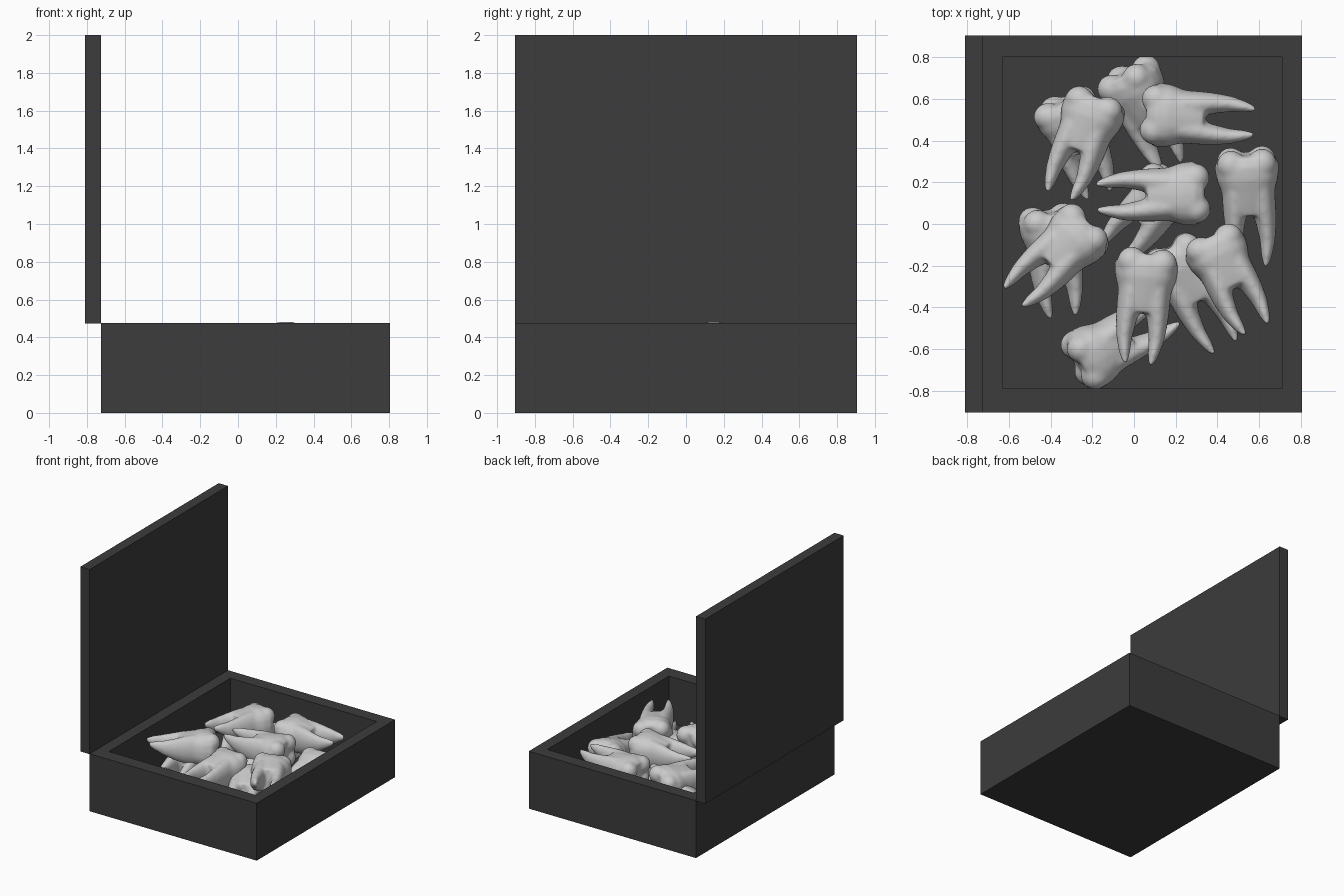
import bpy, bmesh, math
from mathutils import Vector, Matrix

if "Cube" in bpy.data.objects:
    bpy.data.objects.remove(bpy.data.objects["Cube"])

dark = bpy.data.materials.new("dark_case")
dark.diffuse_color = (0.045, 0.045, 0.045, 1)
dark.use_nodes = True
dark.node_tree.nodes["Principled BSDF"].inputs["Base Color"].default_value = dark.diffuse_color


def make_object(name, bm, mat=None):
    bmesh.ops.recalc_face_normals(bm, faces=bm.faces)
    me = bpy.data.meshes.new(name)
    bm.to_mesh(me)
    bm.free()
    ob = bpy.data.objects.new(name, me)
    bpy.context.collection.objects.link(ob)
    if mat:
        me.materials.append(mat)
    return ob


def box(name, lo, hi):
    lo, hi = Vector(lo), Vector(hi)
    bm = bmesh.new()
    bmesh.ops.create_cube(bm, size=1, matrix=Matrix.Translation((lo + hi) / 2) @ Matrix.Diagonal((*(hi - lo), 1)))
    return bm


# Open tray: rim inset and pushed down to the inner floor
bm = box("tray", (-0.725, -0.905, 0), (0.805, 0.905, 0.475))
bm.normal_update()
top = max(bm.faces, key=lambda f: f.calc_center_median().z)
bmesh.ops.inset_region(bm, faces=[top], thickness=0.1)
for v in top.verts:
    v.co.x = -0.63 if v.co.x < 0 else 0.71
    v.co.y = -0.79 if v.co.y < 0 else 0.80
floor = bmesh.ops.extrude_discrete_faces(bm, faces=[top])["faces"][0]
for v in floor.verts:
    v.co.z = 0.09
make_object("tray", bm, dark)

# Upright lid
make_object("lid", box("lid", (-0.81, -0.905, 0.472), (-0.725, 0.905, 2.0)), dark)


# Tooth master: crown loft, cusps and two roots, fused by remesh
def loft(bm, sections, n=20, power=0.8):
    rings = []
    for x, y, z, hw, hd in sections:
        ring = []
        for i in range(n):
            c, s = math.cos(2 * math.pi * i / n), math.sin(2 * math.pi * i / n)
            ring.append(bm.verts.new((x, y + hw * math.copysign(abs(c) ** power, c),
                                      z + hd * math.copysign(abs(s) ** power, s))))
        rings.append(ring)
    for a, b in zip(rings, rings[1:]):
        for i in range(n):
            j = (i + 1) % n
            bm.faces.new((a[i], a[j], b[j], b[i]))
    bm.faces.new(rings[0])
    bm.faces.new(rings[-1])


bm = bmesh.new()
loft(bm, [(0.035, 0, 0, 0.125, 0.11), (0.08, 0, 0, 0.155, 0.135), (0.14, 0, 0, 0.15, 0.135),
          (0.20, 0, 0, 0.13, 0.12), (0.26, 0, 0, 0.12, 0.105), (0.31, 0, 0, 0.112, 0.09)])
for s in (-1, 1):
    loft(bm, [(0.20, s * 0.062, 0, 0.066, 0.115), (0.28, s * 0.066, 0, 0.062, 0.105),
              (0.35, s * 0.075, 0.005, 0.05, 0.085), (0.43, s * 0.078, 0.015, 0.038, 0.06),
              (0.50, s * 0.07, 0.03, 0.027, 0.038), (0.55, s * 0.062, 0.04, 0.014, 0.018)], power=1)
    for t in (-1, 1):
        bmesh.ops.create_uvsphere(bm, u_segments=16, v_segments=10, radius=0.07,
                                  matrix=Matrix.Translation((0.075, s * 0.075, t * 0.06)))
master = make_object("tooth_master", bm)
rm = master.modifiers.new("fuse", 'REMESH')
rm.mode = 'VOXEL'
rm.voxel_size = 0.011
sm = master.modifiers.new("soften", 'SMOOTH')
sm.factor = 0.5
sm.iterations = 8
tooth_mesh = bpy.data.meshes.new_from_object(
    master.evaluated_get(bpy.context.evaluated_depsgraph_get()))
bpy.data.objects.remove(master)
for p in tooth_mesh.polygons:
    p.use_smooth = True

# Pile of teeth: crown end, root tips, roll in degrees
teeth = [
    # upper layer
    ((0.03, 0.53, 0.32), (0.57, 0.49, 0.36), 0),
    ((-0.16, 0.63, 0.32), (-0.35, 0.14, 0.36), 8),
    ((0.37, 0.15, 0.345), (-0.17, 0.13, 0.36), 0),
    ((0.35, -0.04, 0.32), (0.58, -0.50, 0.37), -5),
    ((0.07, -0.11, 0.31), (0.02, -0.66, 0.32), 0),
    ((-0.19, 0.02, 0.32), (-0.57, -0.35, 0.36), 8),
    # lower layer
    ((0.535, 0.37, 0.27), (0.57, -0.19, 0.20), 0),
    ((-0.36, 0.62, 0.23), (-0.16, 0.16, 0.15), 20),
    ((-0.06, 0.76, 0.23), (0.19, 0.30, 0.15), 30),
    ((0.21, 0.23, 0.22), (-0.10, -0.14, 0.15), 10),
    ((0.15, -0.08, 0.22), (0.43, -0.58, 0.20), 0),
    ((-0.30, -0.69, 0.23), (0.17, -0.42, 0.15), 15),
    ((-0.41, 0.09, 0.23), (-0.35, -0.43, 0.16), -10),
]
for k, (crown, tip, roll) in enumerate(teeth):
    crown, tip = Vector(crown), Vector(tip)
    d = tip - crown
    x = d.normalized()
    y = Vector((0, 0, 1)).cross(x).normalized()
    z = x.cross(y)
    basis = Matrix((x, y, z)).transposed().to_4x4()
    ob = bpy.data.objects.new(f"tooth_{k + 1}", tooth_mesh)
    bpy.context.collection.objects.link(ob)
    ob.matrix_world = (Matrix.Translation(crown) @ basis @ Matrix.Rotation(math.radians(roll), 4, 'X')
                       @ Matrix.Diagonal((d.length / 0.54, 1, 1, 1)))
